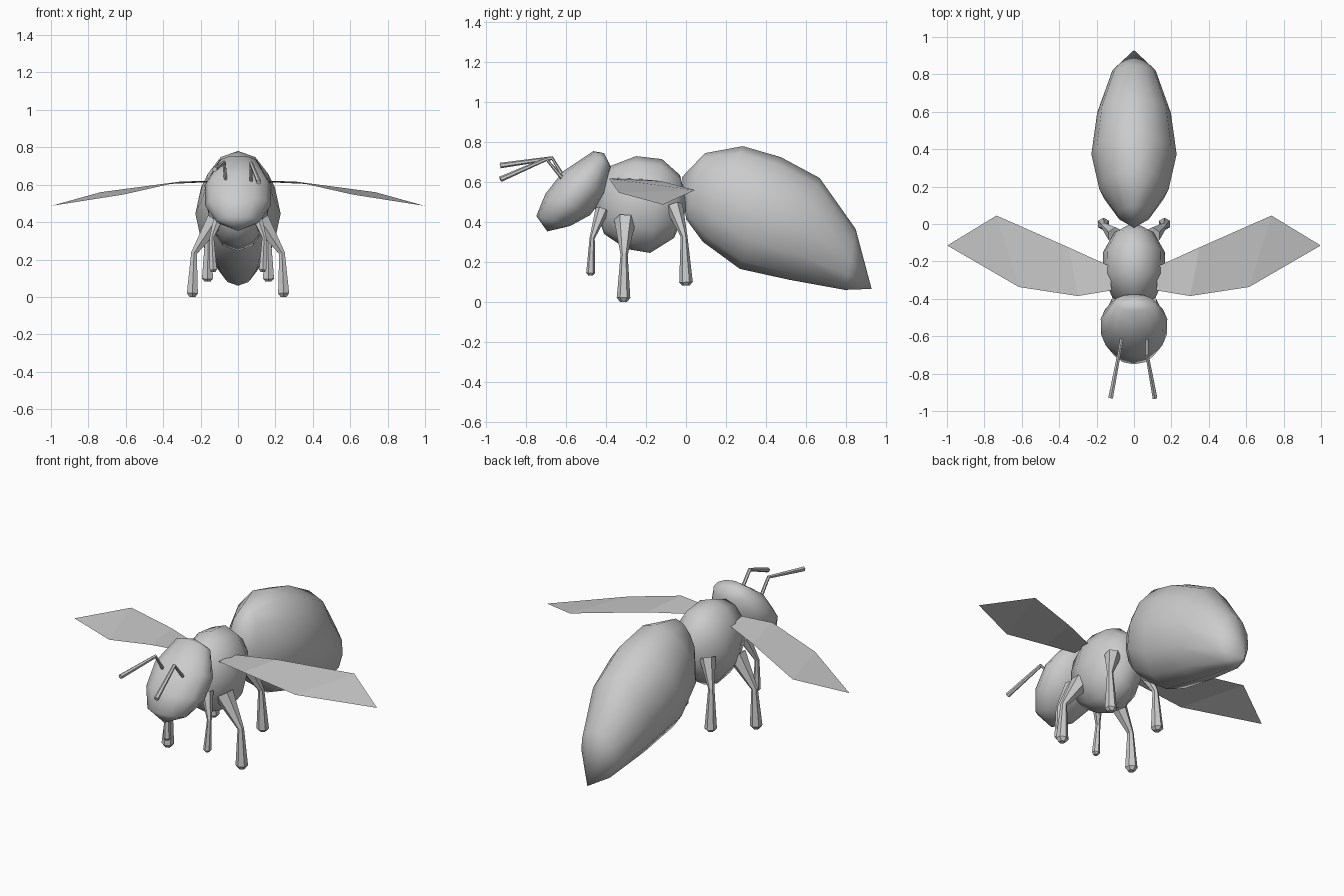
import bpy, bmesh, math
from mathutils import Vector

if "Cube" in bpy.data.objects:
    bpy.data.objects.remove(bpy.data.objects["Cube"])


def finish(name, bm, smooth):
    bmesh.ops.recalc_face_normals(bm, faces=bm.faces[:])
    me = bpy.data.meshes.new(name)
    bm.to_mesh(me)
    bm.free()
    for p in me.polygons:
        p.use_smooth = smooth
    ob = bpy.data.objects.new(name, me)
    bpy.context.collection.objects.link(ob)
    return ob


def bridge(bm, a, b):
    n = len(a)
    for i in range(n):
        bm.faces.new((a[i], a[(i + 1) % n], b[(i + 1) % n], b[i]))


def body(name, start, rings, end, sides=12):
    """Closed rounded form: poles and rings given in the side plane (y, z).
    Each ring is (upper point, lower point, half width in x)."""
    bm = bmesh.new()
    loops = []
    for (y1, z1), (y2, z2), w in rings:
        loop = []
        for i in range(sides):
            t = 2 * math.pi * i / sides
            k = math.cos(t) / 2
            loop.append(bm.verts.new((w * math.sin(t),
                                      (y1 + y2) / 2 + k * (y1 - y2),
                                      (z1 + z2) / 2 + k * (z1 - z2))))
        loops.append(loop)
    for a, b in zip(loops, loops[1:]):
        bridge(bm, a, b)
    for pole, loop in ((start, loops[0]), (end, loops[-1])):
        v = bm.verts.new((0, *pole))
        for i in range(sides):
            bm.faces.new((loop[i], loop[(i + 1) % sides], v))
    return finish(name, bm, True)


def limb(name, points, radii, sides=6):
    """Tapered faceted tube through the points."""
    bm = bmesh.new()
    pts = [Vector(p) for p in points]
    loops = []
    for i, (p, r) in enumerate(zip(pts, radii)):
        d = (pts[min(i + 1, len(pts) - 1)] - pts[max(i - 1, 0)]).normalized()
        u = d.cross(Vector((1, 0, 0))).normalized()
        v = d.cross(u)
        loops.append([bm.verts.new(p + r * (u * math.cos(2 * math.pi * k / sides)
                                            + v * math.sin(2 * math.pi * k / sides)))
                      for k in range(sides)])
    for a, b in zip(loops, loops[1:]):
        bridge(bm, a, b)
    bm.faces.new(loops[0])
    bm.faces.new(loops[-1])
    return finish(name, bm, False)


# Abdomen, drooping to a pointed tip
body("abdomen", (-0.02, 0.625), [
    ((0.095, 0.745), (0.0, 0.415), 0.09),
    ((0.285, 0.78), (0.085, 0.30), 0.185),
    ((0.475, 0.725), (0.27, 0.165), 0.228),
    ((0.67, 0.62), (0.52, 0.11), 0.197),
    ((0.85, 0.365), (0.795, 0.06), 0.115)], (0.93, 0.065))

# Thorax
body("thorax", (-0.46, 0.48), [
    ((-0.38, 0.68), (-0.41, 0.34), 0.115),
    ((-0.25, 0.73), (-0.30, 0.265), 0.167),
    ((-0.12, 0.715), (-0.18, 0.245), 0.165),
    ((-0.03, 0.635), (-0.06, 0.32), 0.105)], (0.01, 0.48))

# Tilted head
body("head", (-0.41, 0.745), [
    ((-0.465, 0.755), (-0.375, 0.675), 0.11),
    ((-0.615, 0.655), (-0.40, 0.54), 0.178),
    ((-0.705, 0.54), (-0.48, 0.435), 0.175),
    ((-0.75, 0.43), (-0.58, 0.38), 0.118)], (-0.695, 0.353))

# Antennae, posed slightly differently
limb("antenna_left", [(-0.065, -0.61, 0.62), (-0.075, -0.67, 0.72), (-0.125, -0.93, 0.683)],
     [0.01, 0.01, 0.014])
limb("antenna_right", [(0.07, -0.62, 0.62), (0.07, -0.70, 0.715), (0.112, -0.93, 0.614)],
     [0.01, 0.01, 0.014])

# Legs: hip, knee, foot and the blunt foot end
legs = {
    "front_leg": ([(0.09, -0.42, 0.46), (0.14, -0.47, 0.32), (0.132, -0.478, 0.145),
                   (0.132, -0.478, 0.133)], [0.035, 0.013, 0.022, 0.012]),
    "middle_leg": ([(0.12, -0.305, 0.41), (0.235, -0.31, 0.235), (0.244, -0.313, 0.02),
                    (0.244, -0.313, 0.0)], [0.055, 0.018, 0.034, 0.018]),
    "hind_leg": ([(0.10, -0.06, 0.48), (0.16, -0.01, 0.33), (0.163, 0.0, 0.098),
                  (0.163, 0.0, 0.082)], [0.045, 0.017, 0.034, 0.018]),
}
for side, s in (("right", 1), ("left", -1)):
    for name, (pts, radii) in legs.items():
        limb(f"{name}_{side}", [(s * x, y, z) for x, y, z in pts], radii)

    # Thin wings, leading and trailing edges
    lead = [(0.12, -0.355, 0.62), (0.30, -0.385, 0.618), (0.615, -0.337, 0.547), (0.998, -0.115, 0.487)]
    trail = [(0.13, -0.225, 0.615), (0.35, -0.125, 0.605), (0.735, 0.045, 0.56)]
    bm = bmesh.new()
    a = [bm.verts.new((s * x, y, z)) for x, y, z in lead]
    b = [bm.verts.new((s * x, y, z)) for x, y, z in trail]
    for i in range(2):
        bm.faces.new((a[i], a[i + 1], b[i + 1], b[i]))
    bm.faces.new((a[2], a[3], b[2]))
    finish(f"wing_{side}", bm, False)
